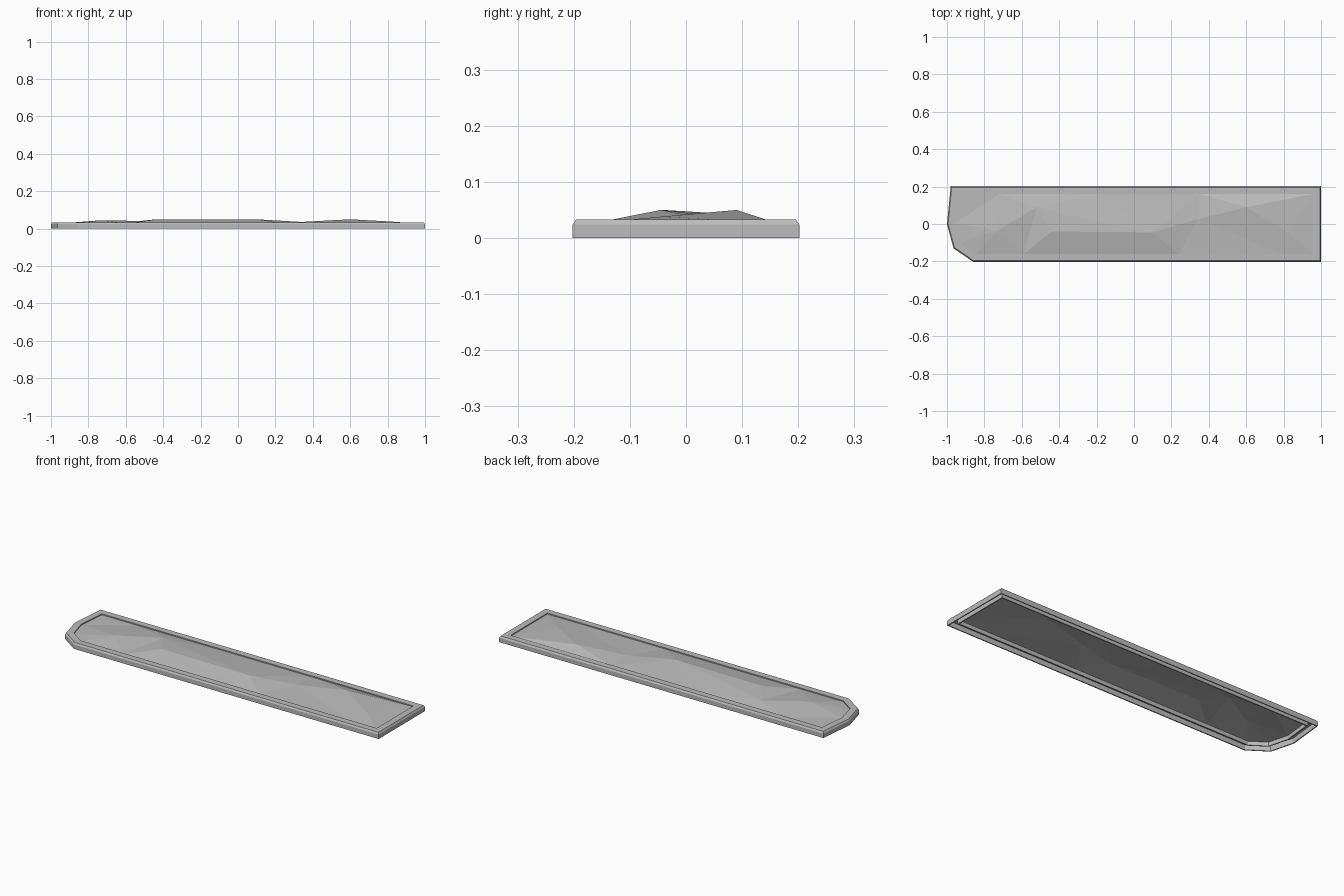
import bpy
import bmesh
from mathutils import Vector
from mathutils.geometry import delaunay_2d_cdt

cube = bpy.data.objects.get("Cube")
if cube:
    bpy.data.objects.remove(cube)

grey = bpy.data.materials.new("plain grey")
grey.use_nodes = True
grey.diffuse_color = (0.5, 0.5, 0.5, 1)
grey.node_tree.nodes["Principled BSDF"].inputs["Base Color"].default_value = (0.5, 0.5, 0.5, 1)

# Counter-clockwise plan of the bed: square at one end, clipped at the other
OUTLINE = [Vector(p) for p in ((1, -0.202), (1, 0.202), (-0.98, 0.202),
                               (-1, 0), (-0.965, -0.13), (-0.86, -0.202))]


def inset(distance):
    """Move every side of the plan inwards by the same distance."""
    result = []
    for i, p in enumerate(OUTLINE):
        a = (p - OUTLINE[i - 1]).normalized()
        b = (OUTLINE[(i + 1) % len(OUTLINE)] - p).normalized()
        na, nb = Vector((-a.y, a.x)), Vector((-b.y, b.x))
        result.append(p + (na + nb) * distance / (1 + na.dot(nb)))
    return result


def add_object(name, bm):
    mesh = bpy.data.meshes.new(name)
    bm.to_mesh(mesh)
    bm.free()
    mesh.materials.append(grey)
    obj = bpy.data.objects.new(name, mesh)
    bpy.context.collection.objects.link(obj)
    return obj


# Border: channel section (inset, height) swept round the plan, open beneath
section = [(0.006, 0), (0, 0), (0, 0.024), (0.006, 0.033), (0.042, 0.033),
           (0.042, 0.006), (0.036, 0.006), (0.036, 0.027), (0.006, 0.027)]
bm = bmesh.new()
rings = [[bm.verts.new((p.x, p.y, z)) for p in inset(d)] for d, z in section]
for r, ring in enumerate(rings):
    upper = rings[(r + 1) % len(rings)]
    for i in range(len(ring)):
        j = (i + 1) % len(ring)
        bm.faces.new((ring[i], ring[j], upper[j], upper[i]))
bmesh.ops.recalc_face_normals(bm, faces=bm.faces)
add_object("border_frame", bm)

# Soil: faceted sheet with low mounds, held inside the border
rim = [(p.x, p.y, 0.027) for p in inset(0.041)]
edge_points = [(x, y, 0.027) for x, y in
               ((0.24, -0.161), (-0.59, -0.161), (-0.72, 0.161), (-0.2, 0.161),
                (0.35, 0.161), (0.8, -0.161))]
mounds = [(-0.73, -0.035, 0.045), (-0.52, 0.09, 0.041), (-0.44, -0.04, 0.05),
          (-0.26, 0.025, 0.046), (0.1, -0.045, 0.05), (0.34, 0.025, 0.036),
          (0.6, 0.09, 0.05), (0.82, -0.045, 0.038)]
points = rim + edge_points + mounds
n = len(rim)
flat, _, faces, origins, _, _ = delaunay_2d_cdt(
    [Vector(p[:2]) for p in points], [], [], 0, 0.0001)
bm = bmesh.new()
verts = [bm.verts.new((p.x, p.y, points[o[0]][2])) for p, o in zip(flat, origins)]
for face in faces:
    bm.faces.new([verts[i] for i in face])
bmesh.ops.recalc_face_normals(bm, faces=bm.faces)
if sum(f.normal.z for f in bm.faces) < 0:
    bmesh.ops.reverse_faces(bm, faces=bm.faces)
add_object("soil_bed", bm)
